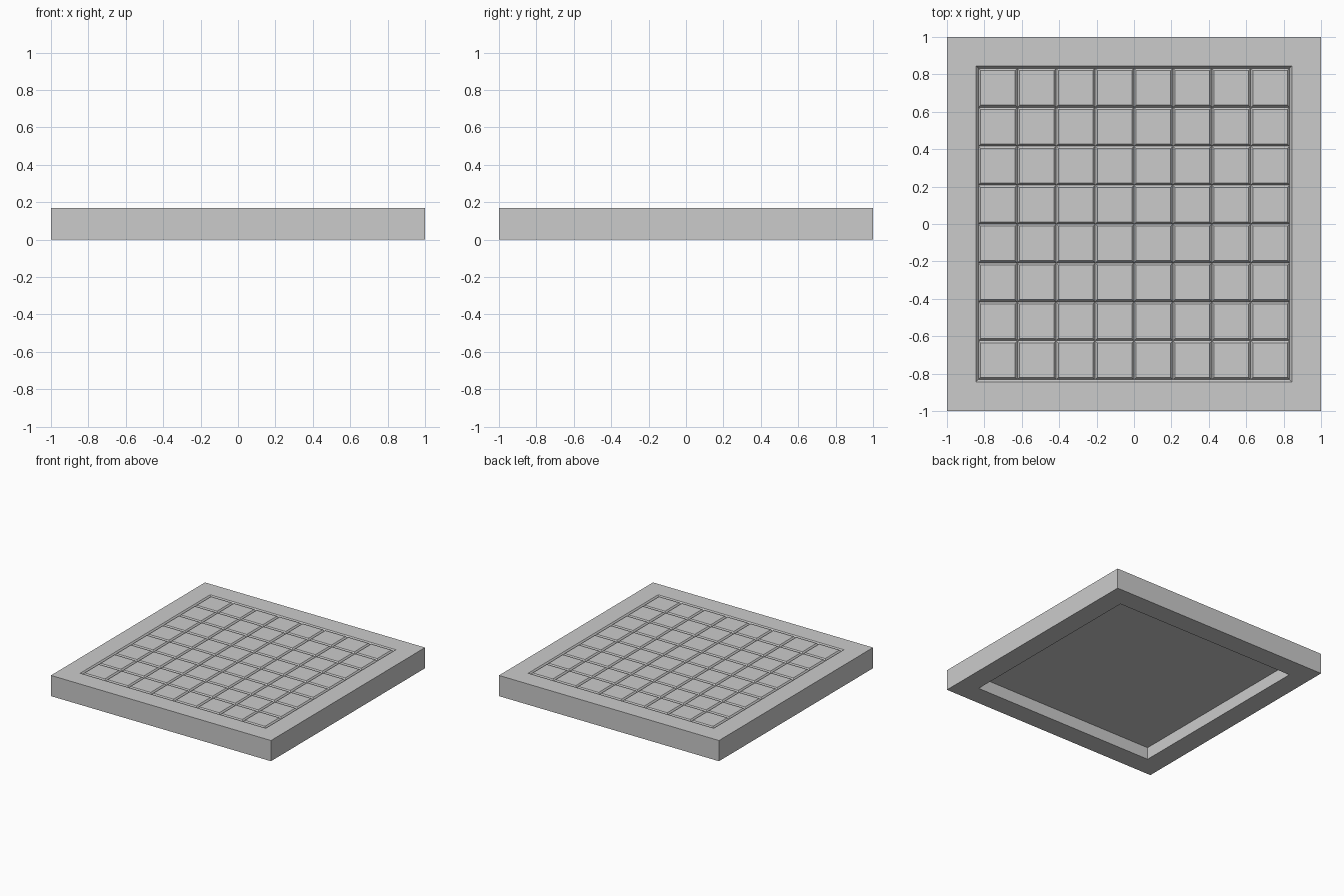
import bpy, bmesh

if "Cube" in bpy.data.objects:
    bpy.data.objects.remove(bpy.data.objects["Cube"])

HALF, TOP = 1.0, 0.17        # slab half-width and height
PITCH, W, D = 0.208, 0.012, 0.015   # groove spacing, half-width, depth
REC, CEIL = 0.83, 0.10       # underside recess half-width and ceiling height

centres = [PITCH * (i - 4) for i in range(9)]
R = centres[-1]

# Coordinates across the board: rim, then three per groove
coords = [(-HALF, False)]
for c in centres:
    coords += [(c - W, False), (c, True), (c + W, False)]
coords.append((HALF, False))
n = len(coords)

bm = bmesh.new()


def square(half, z):
    return [bm.verts.new((x * half, y * half, z))
            for x, y in ((-1, -1), (1, -1), (1, 1), (-1, 1))]


def ring(a, b):
    for i in range(4):
        j = (i + 1) % 4
        bm.faces.new((a[i], a[j], b[j], b[i]))


# Top surface with a lattice of V grooves
grid = []
for x, xc in coords:
    row = []
    for y, yc in coords:
        low = (xc and abs(y) < R + W / 2) or (yc and abs(x) < R + W / 2)
        row.append(bm.verts.new((x, y, TOP - D if low else TOP)))
    grid.append(row)
for i in range(n - 1):
    for j in range(n - 1):
        q = [grid[i][j], grid[i + 1][j], grid[i + 1][j + 1], grid[i][j + 1]]
        lows = [v.co.z < TOP - D / 2 for v in q]
        if lows.count(True) in (1, 3):
            # Mitred corner: split along the valley or ridge diagonal
            k = lows.index(lows.count(True) == 1)
            q = q[k:] + q[:k]
            bm.faces.new(q[:3])
            bm.faces.new((q[0], q[2], q[3]))
        else:
            bm.faces.new(q)

# Outer walls
base = square(HALF, 0)
sides = [[grid[i][0] for i in range(n)],
         [grid[-1][j] for j in range(n)],
         [grid[i][-1] for i in reversed(range(n))],
         [grid[0][j] for j in reversed(range(n))]]
for k, edge in enumerate(sides):
    bm.faces.new([base[k], base[(k + 1) % 4]] + edge[::-1])

# Bottom rim and hollow underside
lip, ceiling = square(REC, 0), square(REC, CEIL)
ring(base, lip)
ring(lip, ceiling)
bm.faces.new(ceiling)

# Merge coplanar faces into clean flat regions
bmesh.ops.recalc_face_normals(bm, faces=bm.faces)
bmesh.ops.dissolve_limit(bm, angle_limit=0.01, verts=bm.verts, edges=bm.edges)

mesh = bpy.data.meshes.new("game_board")
bm.to_mesh(mesh)
bm.free()
board = bpy.data.objects.new("game_board", mesh)
bpy.context.collection.objects.link(board)
